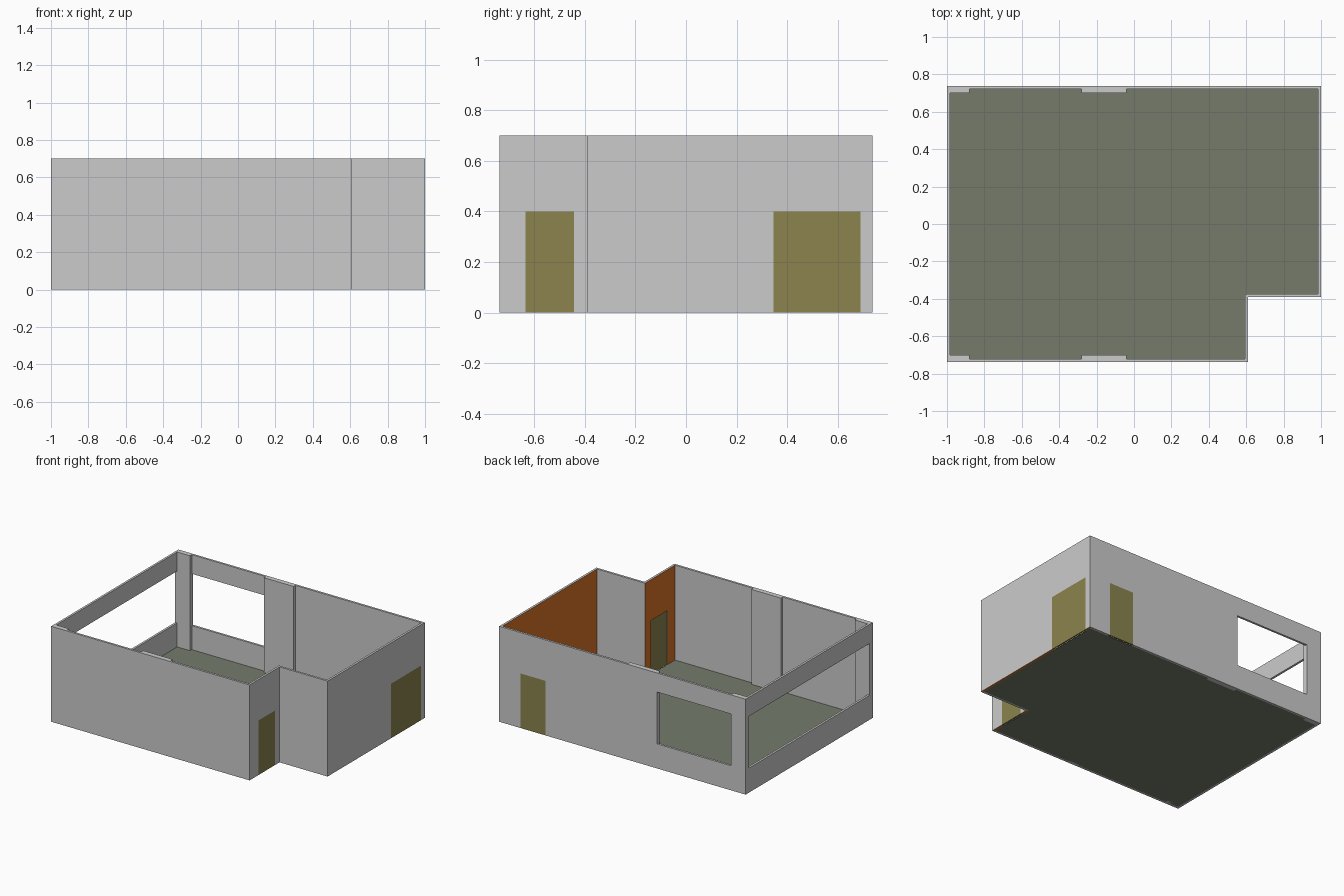
import bpy, bmesh

if "Cube" in bpy.data.objects:
    bpy.data.objects.remove(bpy.data.objects["Cube"])

H, NX, NY, Z, T = 0.737, 0.61, -0.39, 0.70, 0.016   # half depth, notch corner, height, wall thickness


def material(name, rgb):
    m = bpy.data.materials.new(name)
    m.diffuse_color = (*rgb, 1)
    m.use_nodes = True
    m.node_tree.nodes["Principled BSDF"].inputs["Base Color"].default_value = m.diffuse_color
    return m


GREY = material("wall_grey", (0.8, 0.8, 0.8))
ORANGE = material("orange_paint", (0.70, 0.175, 0.02))
OLIVE = material("door_olive", (0.256, 0.23, 0.075))
FLOOR = material("floor_green", (0.176, 0.198, 0.148))


def make(name, bm, *mats):
    bmesh.ops.recalc_face_normals(bm, faces=bm.faces[:])
    me = bpy.data.meshes.new(name)
    bm.to_mesh(me)
    bm.free()
    for m in mats:
        me.materials.append(m)
    ob = bpy.data.objects.new(name, me)
    bpy.context.collection.objects.link(ob)
    return ob


def box(name, x, y, z, *mats):
    bm = bmesh.new()
    bmesh.ops.create_cube(bm, size=1)
    for v in bm.verts:
        for i, (a, b) in enumerate((x, y, z)):
            v.co[i] = b if v.co[i] > 0 else a
    return make(name, bm, *mats)


def outline(t):
    return [(-1 + t, -H + t), (NX - t, -H + t), (NX - t, NY + t),
            (1 - t, NY + t), (1 - t, H - t), (-1 + t, H - t)]


# Wall shell: mitred ring, orange inside on the two right-hand walls
bm = bmesh.new()
rings = [[bm.verts.new((x, y, z)) for x, y in outline(t)]
         for t, z in ((0, 0), (0, Z), (T, Z), (T, 0))]
for i in range(6):
    j = (i + 1) % 6
    for k in range(4):
        a, b = rings[k], rings[(k + 1) % 4]
        f = bm.faces.new((a[i], a[j], b[j], b[i]))
        if i in (1, 3) and k in (2, 3):
            f.material_index = 1
walls = make("walls", bm, GREY, ORANGE)

# Door and window openings: x, y, z ranges
C = 0.05
doors = {
    "notch_door": ((NX - 0.01, NX), (-0.635, -0.443), 0),
    "right_door": ((0.99, 1.0), (0.345, 0.69), 0),
    "back_door": ((0.626, 0.828), (H - 0.01, H), 1),
}
cuts = [((-1 - C, -1 + C), (-0.70, 0.70), (0.18, 0.56)),
        ((-0.88, -0.28), (H - C, H + C), (0.18, 0.56))]
for x, y, axis in doors.values():
    r = [x, y]
    r[axis] = (r[axis][0] - C, r[axis][1] + C)
    cuts.append((*r, (-C, 0.40)))
for c in cuts:
    cutter = box("opening_cutter", *c, GREY)
    cutter.hide_render = True
    mod = walls.modifiers.new("opening", 'BOOLEAN')
    mod.operation, mod.solver, mod.object = 'DIFFERENCE', 'EXACT', cutter
    bpy.context.view_layer.objects.active = walls
    bpy.ops.object.modifier_apply(modifier=mod.name)
    bpy.data.objects.remove(cutter)

# Door panels, flush with the outside
for name, (x, y, _) in doors.items():
    box(name, x, y, (0, 0.40), OLIVE)

# Pilasters inside the front and back walls
for side, s in (("front", -1), ("back", 1)):
    for part, x in (("corner", (-1 + T, -0.88)), ("middle", (-0.28, -0.04))):
        box(f"{side}_{part}_pilaster", x, sorted((s * 0.70, s * (H - T))), (0, Z))

# Floor slab
bm = bmesh.new()
base = bm.faces.new([bm.verts.new((x, y, 0)) for x, y in outline(T)])
ext = bmesh.ops.extrude_face_region(bm, geom=[base], use_keep_orig=True)
for v in ext["geom"]:
    if isinstance(v, bmesh.types.BMVert):
        v.co.z = 0.004
make("floor", bm, FLOOR)
